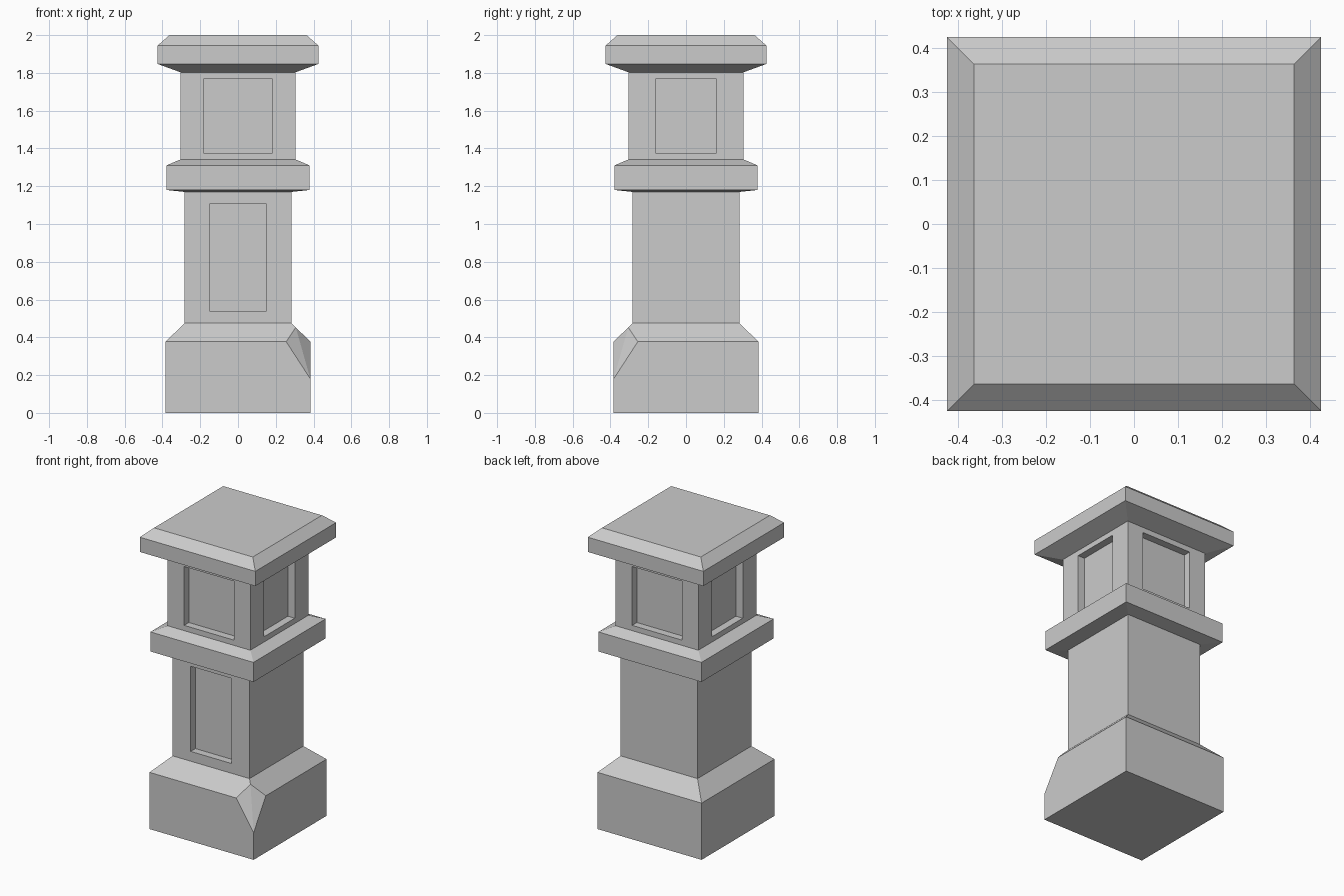
import bpy, bmesh
from math import pi
from mathutils import Matrix, Vector

if "Cube" in bpy.data.objects:
    bpy.data.objects.remove(bpy.data.objects["Cube"])


def finish(name, bm):
    bmesh.ops.remove_doubles(bm, verts=bm.verts, dist=1e-5)
    mesh = bpy.data.meshes.new(name)
    bm.to_mesh(mesh)
    bm.free()
    obj = bpy.data.objects.new(name, mesh)
    bpy.context.collection.objects.link(obj)
    return obj


def square(h, z):
    return [Vector((sx * h, sy * h, z)) for sx, sy in ((-1, -1), (1, -1), (1, 1), (-1, 1))]


def bridge(bm, a, b):
    for i in range(4):
        j = (i + 1) % 4
        bm.faces.new((a[i], a[j], b[j], b[i]))


def moulding(name, profile, top=False):
    """Square moulding lofted through (half width, height) pairs."""
    bm = bmesh.new()
    rings = [[bm.verts.new(p) for p in square(h, z)] for h, z in profile]
    for a, b in zip(rings, rings[1:]):
        bridge(bm, a, b)
    if top:
        bm.faces.new(rings[-1])
    return finish(name, bm)


def panelled_block(name, h, z0, z1, panels, depth=0.05):
    """Four walls; panels maps side (0 front, 1 right, 2 back, 3 left) to (half width, bottom, top)."""
    bm = bmesh.new()
    for side in range(4):
        rot = Matrix.Rotation(side * pi / 2, 3, 'Z')

        def rect(w, y, lo, hi):
            pts = ((-w, y, lo), (w, y, lo), (w, y, hi), (-w, y, hi))
            return [bm.verts.new(rot @ Vector(p)) for p in pts]

        outer = rect(h, -h, z0, z1)
        if side not in panels:
            bm.faces.new(outer)
            continue
        w, lo, hi = panels[side]
        rim = rect(w, -h, lo, hi)
        floor = rect(w, -h + depth, lo, hi)
        bridge(bm, outer, rim)
        bridge(bm, rim, floor)
        bm.faces.new(floor)
    return finish(name, bm)


# Plinth with sloped shoulders and one chipped corner (front right)
bm = bmesh.new()
b, s, zb, zs = 0.383, 0.283, 0.377, 0.475
points = square(b, 0) + square(s, zs)
points += [p for i, p in enumerate(square(b, zb)) if i != 1]
r = 0.306
points += [Vector(p) for p in ((0.255, -b, zb), (b, -0.255, zb), (b, -b, 0.18),
                               (r, -r, zb + (b - r) / (b - s) * (zs - zb)))]
for p in points:
    bm.verts.new(p)
bmesh.ops.convex_hull(bm, input=bm.verts)
bmesh.ops.dissolve_limit(bm, angle_limit=0.02, verts=bm.verts, edges=bm.edges)
bm.normal_update()
hidden = [f for f in bm.faces if f.normal.z > 0.99]
bmesh.ops.delete(bm, geom=hidden, context='FACES_ONLY')
finish("plinth", bm)

# Shaft with a single front panel
panelled_block("shaft", s, zs, 1.17, {0: (0.15, 0.54, 1.106)})

# Collar between shaft and upper block
moulding("collar", [(s, 1.17), (0.379, 1.18), (0.379, 1.31), (0.304, 1.342)])

# Upper block with a panel on every side
wide, narrow = (0.183, 1.377, 1.768), (0.162, 1.377, 1.768)
panelled_block("upper_block", 0.304, 1.342, 1.803, {0: wide, 1: narrow, 2: wide, 3: narrow})

# Cap
moulding("cap", [(0.304, 1.803), (0.425, 1.847), (0.425, 1.945), (0.363, 2.0)], top=True)
